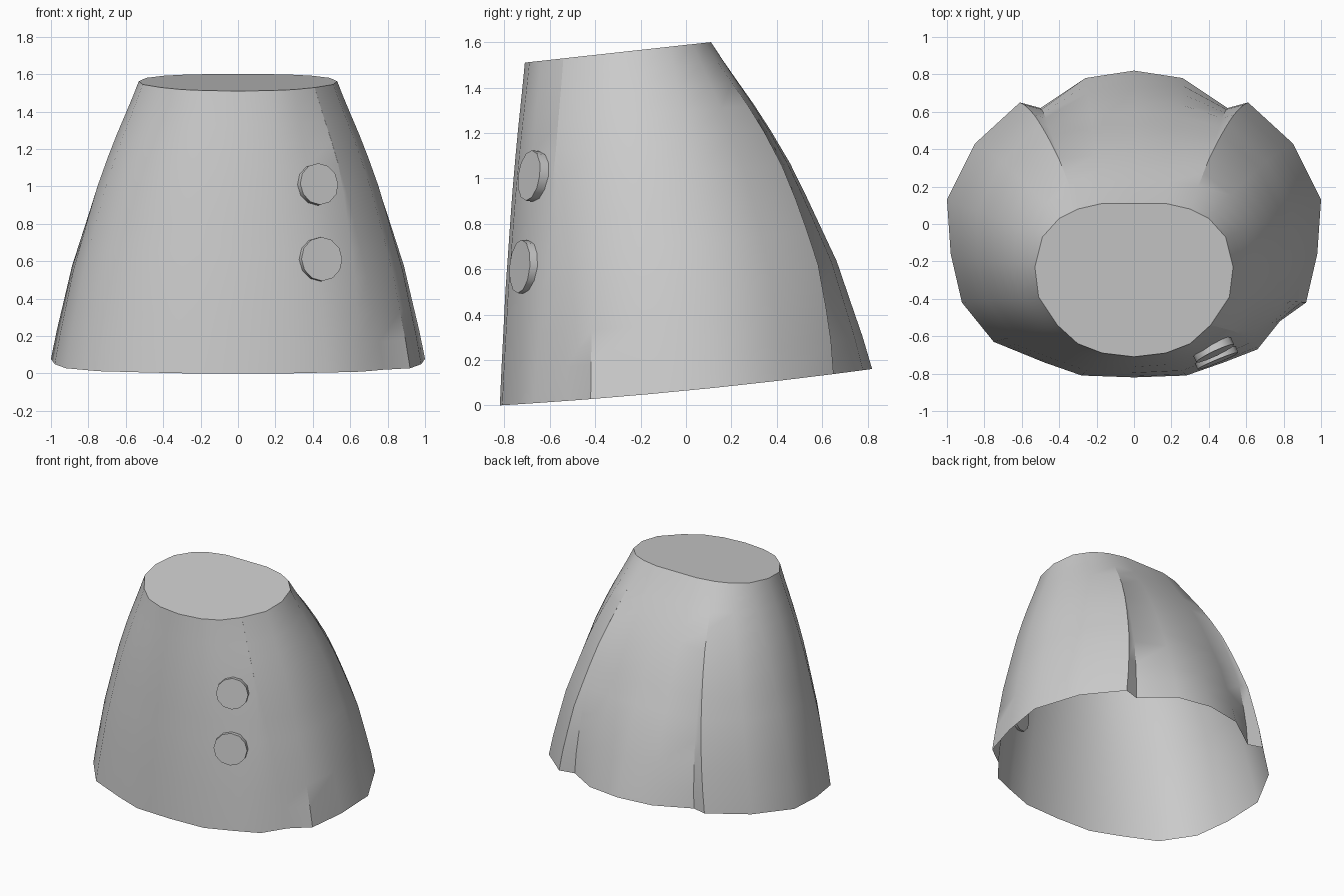
import bpy, bmesh, math
from mathutils import Vector

if "Cube" in bpy.data.objects:
    bpy.data.objects.remove(bpy.data.objects["Cube"])

# Half outline, front to back: hem x, y, waist x, y, outward bulge at mid height
COLS = [
    (0.00, -0.82, 0.00, -0.71, 0.0),
    (0.28, -0.81, 0.17, -0.69, 0.0),
    (0.48, -0.74, 0.30, -0.64, 0.0),
    (0.75, -0.63, 0.41, -0.54, 0.0),
    (0.92, -0.42, 0.51, -0.39, 0.0),
    (0.98, -0.16, 0.53, -0.23, 0.0),
    (1.00, 0.13, 0.49, -0.07, 0.0),
    (0.85, 0.43, 0.40, 0.03, 0.03),
    (0.57, 0.67, 0.30, 0.08, 0.06),
    (0.26, 0.78, 0.17, 0.11, 0.01),
    (0.00, 0.82, 0.00, 0.11, 0.0),
]
# Height fraction and how far the outline has shrunk to the waist there
ROWS = [(0, 0), (.1, .06), (.2, .13), (.33, .22), (.43, .315), (.53, .41),
        (.63, .51), (.73, .63), (.81, .735), (.88, .835), (.94, .92), (1, 1)]
APEX = 0.73
FRONT_PLEAT = ((-.09, -.04), (.03, .11))
BACK_PLEAT = ((.04, -.02), (-.07, -.05))


def point(col, side, offset, t, s):
    hx, hy, wx, wy, bulge = col
    fold = max(0, 1 - t / APEX)
    x = hx + (wx - hx) * s + offset[0] * fold
    y = hy + (wy - hy) * s + offset[1] * fold + bulge * 4 * t * (1 - t)
    h = hy + offset[1] + 0.82
    low = 0.06 * h + 0.023 * h * h
    high = 1.51 + 0.11 * (wy + 0.71)
    return Vector((side * x, y, low + (high - low) * t))


# Column order round the skirt: right side, then left side back to the front
loop = []
for i, col in enumerate(COLS):
    folds = FRONT_PLEAT if i == 3 else BACK_PLEAT if i == 8 else ((0, 0),)
    loop += [(col, 1, f) for f in folds]
for i in range(len(COLS) - 2, 0, -1):
    folds = BACK_PLEAT[::-1] if i == 8 else ((0, 0),)
    loop += [(COLS[i], -1, f) for f in folds]

# Skirt: open hem, closed waist
bm = bmesh.new()
rings = [[bm.verts.new(point(*c, t, s)) for c in loop] for t, s in ROWS]
n = len(loop)
for a, b in zip(rings, rings[1:]):
    for i in range(n):
        j = (i + 1) % n
        bm.faces.new((a[i], a[j], b[j], b[i]))
bm.faces.new(rings[-1])
bmesh.ops.remove_doubles(bm, verts=bm.verts, dist=0.0005)
mesh = bpy.data.meshes.new("skirt")
bm.to_mesh(mesh)
bm.free()
skirt = bpy.data.objects.new("skirt", mesh)
bpy.context.collection.objects.link(skirt)
bpy.context.view_layer.objects.active = skirt
skirt.select_set(True)
bpy.ops.object.shade_smooth_by_angle(angle=math.radians(35))

# Two buttons beside the front pleat
for name, loc, r, normal in (
        ("upper_button", (.425, -.672, 1.01), .112, (.42, -.89, .13)),
        ("lower_button", (.44, -.712, .61), .118, (.38, -.92, .08))):
    bpy.ops.mesh.primitive_cylinder_add(vertices=12, radius=r, depth=.045, location=loc)
    button = bpy.context.object
    button.name = name
    button.rotation_euler = Vector(normal).to_track_quat('Z', 'Y').to_euler()
    bpy.ops.object.shade_smooth_by_angle(angle=math.radians(35))
